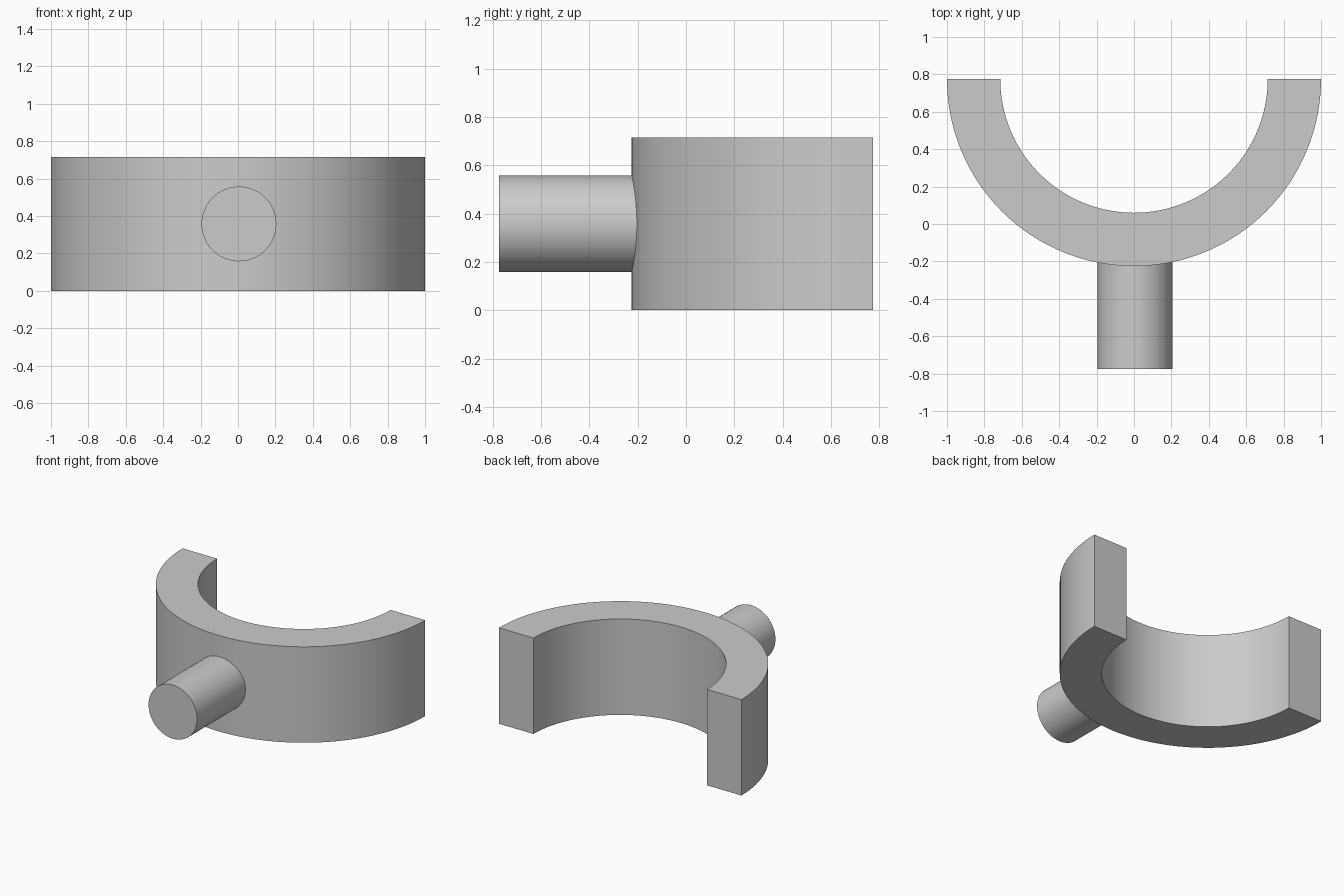
import bpy
import bmesh
from math import cos, sin, pi, radians
from mathutils import Matrix, Vector

default = bpy.data.objects.get("Cube")
if default:
    bpy.data.objects.remove(default)

OUTER, INNER, HEIGHT = 1.0, 0.715, 0.715
BACK, FRONT = 0.775, -0.775
PEG_RADIUS, PEG_END = 0.2, -0.19
STEPS = 64

grey = bpy.data.materials.new("plain grey")
grey.use_nodes = True
grey.diffuse_color = (0.6, 0.6, 0.6, 1)
grey.node_tree.nodes["Principled BSDF"].inputs["Base Color"].default_value = grey.diffuse_color


def finish(name, bm):
    """Turn a bmesh into a smooth-shaded object with sharp rims."""
    bmesh.ops.recalc_face_normals(bm, faces=bm.faces)
    mesh = bpy.data.meshes.new(name)
    bm.to_mesh(mesh)
    bm.free()
    mesh.materials.append(grey)
    obj = bpy.data.objects.new(name, mesh)
    bpy.context.collection.objects.link(obj)
    bpy.ops.object.select_all(action="DESELECT")
    obj.select_set(True)
    bpy.context.view_layer.objects.active = obj
    bpy.ops.object.shade_smooth_by_angle(angle=radians(30))
    return obj


# Half ring: a rectangular section swept half a turn, open to the back
bm = bmesh.new()
section = [(INNER, 0), (OUTER, 0), (OUTER, HEIGHT), (INNER, HEIGHT)]
rings = []
for i in range(STEPS + 1):
    a = pi + pi * i / STEPS
    rings.append([bm.verts.new((r * cos(a), BACK + r * sin(a), z)) for r, z in section])
for here, after in zip(rings, rings[1:]):
    for k in range(4):
        n = (k + 1) % 4
        bm.faces.new((here[k], here[n], after[n], after[k]))
bm.faces.new(rings[0])
bm.faces.new(rings[-1])
finish("half_ring", bm)

# Round peg pointing forward, its inner end sunk in the ring wall
bm = bmesh.new()
centre = Vector((0.005, (FRONT + PEG_END) / 2, HEIGHT / 2))
bmesh.ops.create_cone(
    bm, cap_ends=True, segments=STEPS, radius1=PEG_RADIUS, radius2=PEG_RADIUS,
    depth=PEG_END - FRONT,
    matrix=Matrix.Translation(centre) @ Matrix.Rotation(pi / 2, 4, "X"))
finish("front_peg", bm)
